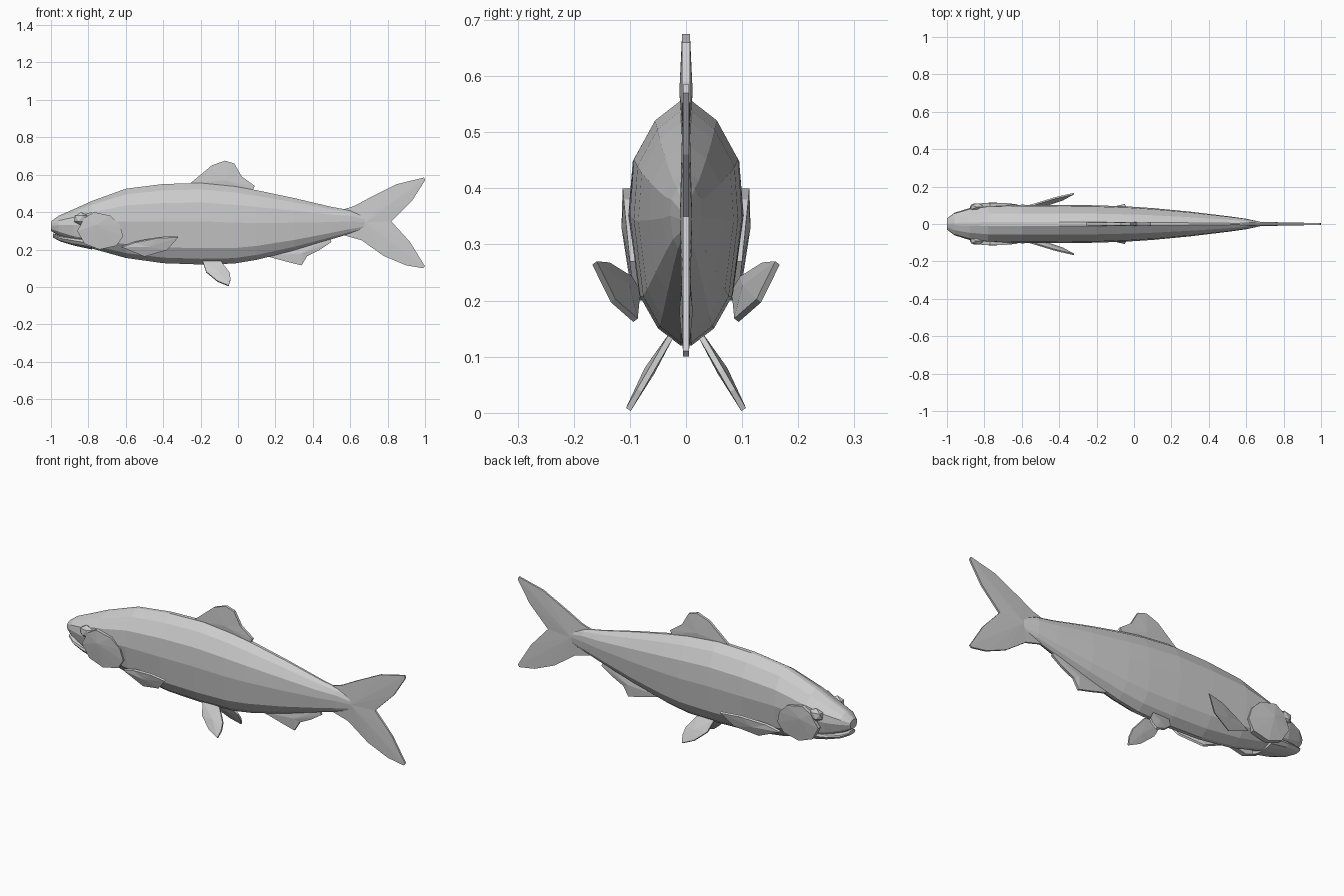
import bpy, bmesh
from mathutils import Vector

cube = bpy.data.objects.get("Cube")
if cube:
    bpy.data.objects.remove(cube)

grey = bpy.data.materials.new("fish grey")
grey.use_nodes = True
grey.diffuse_color = (0.6, 0.6, 0.6, 1)
grey.node_tree.nodes["Principled BSDF"].inputs["Base Color"].default_value = (0.6, 0.6, 0.6, 1)


def finish(name, bm):
    bmesh.ops.recalc_face_normals(bm, faces=bm.faces)
    mesh = bpy.data.meshes.new(name)
    bm.to_mesh(mesh)
    bm.free()
    mesh.materials.append(grey)
    obj = bpy.data.objects.new(name, mesh)
    bpy.context.collection.objects.link(obj)
    return obj


def loft(name, stations, section):
    """Rings along x; each station is x, top, bottom, half width."""
    bm = bmesh.new()
    half = section + [(-w, h) for w, h in reversed(section)]
    rings = [[bm.verts.new((x, w * wide, low + h * (top - low))) for w, h in half]
             for x, top, low, wide in stations]
    for a, b in zip(rings, rings[1:]):
        for i in range(len(half)):
            j = (i + 1) % len(half)
            bm.faces.new((a[i], a[j], b[j], b[i]))
    bm.faces.new(rings[0])
    bm.faces.new(rings[-1])
    return finish(name, bm)


def fin(name, outline, centre, across, edge, middle):
    """Thin lens: an outline with a raised middle on both faces."""
    bm = bmesh.new()
    across = Vector(across).normalized()
    sides = []
    for s in (1, -1):
        rim = [bm.verts.new(Vector(p) + across * edge * s) for p in outline]
        hub = bm.verts.new(Vector(centre) + across * middle * s)
        for i in range(len(rim)):
            bm.faces.new((rim[i - 1], rim[i], hub))
        sides.append(rim)
    a, b = sides
    for i in range(len(a)):
        bm.faces.new((a[i - 1], a[i], b[i], b[i - 1]))
    return finish(name, bm)


def flat_fin(name, outline, centre, edge, middle):
    fin(name, [(x, 0, z) for x, z in outline], (centre[0], 0, centre[1]),
        (0, 1, 0), edge, middle)


# Body
oval = [(.1, 1), (.55, .92), (.93, .76), (1, .53), (.82, .2), (.5, .07), (.1, 0)]
loft("body", [
    (-1, .35, .3, .03), (-.96, .38, .275, .06), (-.88, .415, .235, .085),
    (-.78, .46, .205, .1), (-.6, .525, .155, .103), (-.4, .55, .127, .102),
    (-.2, .556, .12, .1), (-.02, .538, .125, .093), (.1, .517, .145, .085),
    (.3, .475, .195, .066), (.5, .428, .255, .042), (.6, .41, .285, .028),
    (.7, .37, .315, .006)], oval)

# Lower jaw, with a narrow mouth gap above it
loft("lower_jaw", [
    (-.99, .287, .265, .028), (-.95, .275, .243, .053),
    (-.88, .27, .222, .072), (-.78, .26, .2, .08)], oval)

# Upright fins along the middle
flat_fin("dorsal_fin", [(-.26, .55), (-.14, .65), (-.07, .675), (-.02, .66),
                        (.02, .59), (.09, .54), (.08, .52), (-.1, .52)],
         (-.07, .57), .007, .012)
flat_fin("anal_fin", [(.15, .165), (.26, .135), (.34, .115), (.37, .165),
                      (.44, .2), (.5, .24), (.49, .265), (.35, .23)],
         (.34, .18), .006, .012)
flat_fin("tail_fin", [(.55, .41), (.62, .432), (.7, .475), (.85, .55),
                      (.995, .585), (1, .57), (.93, .46), (.82, .35),
                      (.92, .24), (1, .11), (.99, .1), (.9, .115),
                      (.78, .165), (.66, .25), (.57, .275)],
         (.68, .345), .005, .011)

# Paired parts on both flanks
for label, s in (("left", 1), ("right", -1)):
    def flank(points):
        return [(x, s * y, z) for x, y, z in points]

    fin(label + "_pectoral_fin",
        flank([(-.62, .085, .215), (-.5, .09, .165), (-.38, .13, .2),
               (-.32, .163, .267), (-.42, .14, .265), (-.55, .1, .24)]),
        (-.48, s * .11, .22), (0, s * .8, -.6), .005, .012)

    pelvic = [(-.19, .14), (-.17, .08), (-.11, .03), (-.05, .006),
              (-.04, .04), (-.045, .075), (-.09, .135)]
    fin(label + "_pelvic_fin",
        flank([(x, .025 + (.14 - z) * .58, z) for x, z in pelvic]),
        (-.1, s * .065, .075), (0, s * .86, .5), .005, .01)

    # Gill cover: a low faceted dome with a rear step
    cover = [(-.86, .3), (-.82, .37), (-.77, .4), (-.68, .38), (-.63, .33),
             (-.615, .27), (-.65, .22), (-.74, .2), (-.82, .23)]
    fin(label + "_gill_cover",
        flank([(x, .082 + max(0, z - .22) * .1, z) for x, z in cover]),
        (-.76, s * .095, .33), (0, 1, 0), .013, .02)

    # Eye
    bm = bmesh.new()
    bmesh.ops.create_icosphere(bm, subdivisions=1, radius=.035)
    bmesh.ops.scale(bm, vec=(1.2, .7, 1), verts=bm.verts)
    bmesh.ops.translate(bm, vec=(-.84, s * .09, .365), verts=bm.verts)
    finish(label + "_eye", bm)
